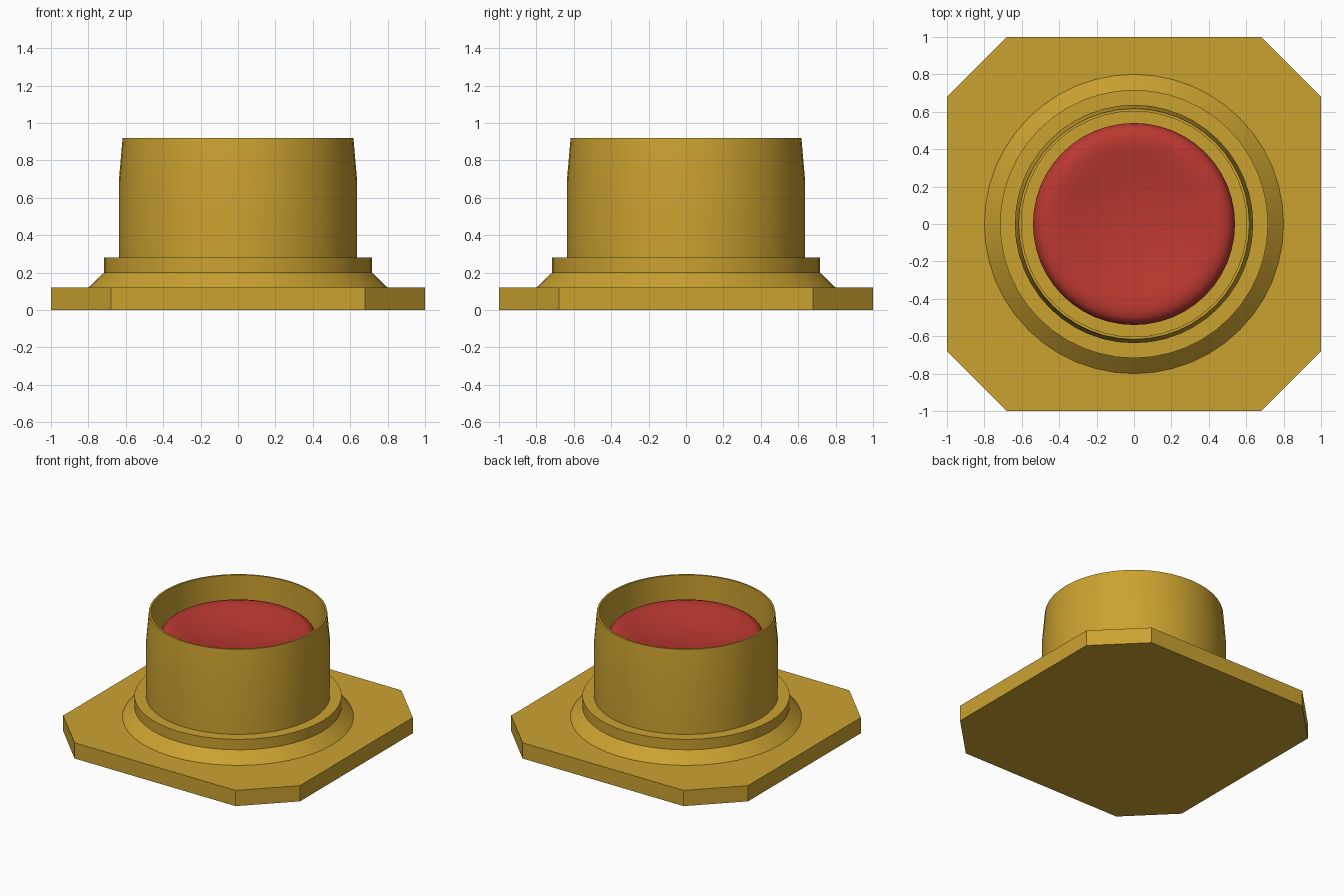
import bpy, bmesh, math

if "Cube" in bpy.data.objects:
    bpy.data.objects.remove(bpy.data.objects["Cube"])


def material(name, rgb):
    m = bpy.data.materials.new(name)
    m.diffuse_color = (*rgb, 1)
    m.use_nodes = True
    m.node_tree.nodes["Principled BSDF"].inputs["Base Color"].default_value = m.diffuse_color
    return m


GOLD = material("gold", (0.60, 0.36, 0.03))
RED = material("red", (0.50, 0.04, 0.03))


def finish(name, bm, mat, smooth=None):
    bmesh.ops.recalc_face_normals(bm, faces=bm.faces[:])
    me = bpy.data.meshes.new(name)
    bm.to_mesh(me)
    bm.free()
    ob = bpy.data.objects.new(name, me)
    bpy.context.collection.objects.link(ob)
    me.materials.append(mat)
    if smooth:
        bpy.ops.object.select_all(action='DESELECT')
        ob.select_set(True)
        bpy.context.view_layer.objects.active = ob
        bpy.ops.object.shade_smooth_by_angle(angle=math.radians(smooth))
    return ob


def lathe(name, profile, mat, smooth=25, steps=48):
    """Spin an (r, z) profile around the z axis."""
    bm = bmesh.new()
    vs = [bm.verts.new((r, 0, z)) for r, z in profile]
    es = [bm.edges.new(p) for p in zip(vs, vs[1:])]
    bmesh.ops.spin(bm, geom=vs + es, cent=(0, 0, 0), axis=(0, 0, 1),
                   angle=2 * math.pi, steps=steps)
    bmesh.ops.remove_doubles(bm, verts=bm.verts[:], dist=1e-4)
    return finish(name, bm, mat, smooth)


# square base plate with cut corners
bm = bmesh.new()
c = 0.68
outline = [(c, -1), (1, -c), (1, c), (c, 1), (-c, 1), (-1, c), (-1, -c), (-c, -1)]
base = bm.faces.new([bm.verts.new((x, y, 0)) for x, y in outline])
top = bmesh.ops.extrude_face_region(bm, geom=[base])["geom"]
bmesh.ops.translate(bm, vec=(0, 0, 0.12),
                    verts=[g for g in top if isinstance(g, bmesh.types.BMVert)])
finish("base_plate", bm, GOLD)

# sloped collar with a straight lip
lathe("collar", [(0, 0.11), (0.80, 0.11), (0.80, 0.12), (0.717, 0.20),
                 (0.717, 0.28), (0, 0.28)], GOLD)

# hollow barrel, tapering slightly to a thin rim
lathe("barrel", [(0, 0.27), (0.637, 0.27), (0.637, 0.69), (0.617, 0.92),
                 (0.603, 0.92), (0.603, 0.50), (0, 0.50)], GOLD)

# push button with rounded edge and dished top
lathe("button", [(0, 0.49), (0.54, 0.49), (0.54, 0.72), (0.534, 0.745),
                 (0.52, 0.767), (0.50, 0.781), (0.47, 0.79), (0.43, 0.79),
                 (0.37, 0.78), (0.29, 0.762), (0.20, 0.747), (0.10, 0.738),
                 (0, 0.735)], RED, smooth=40)
